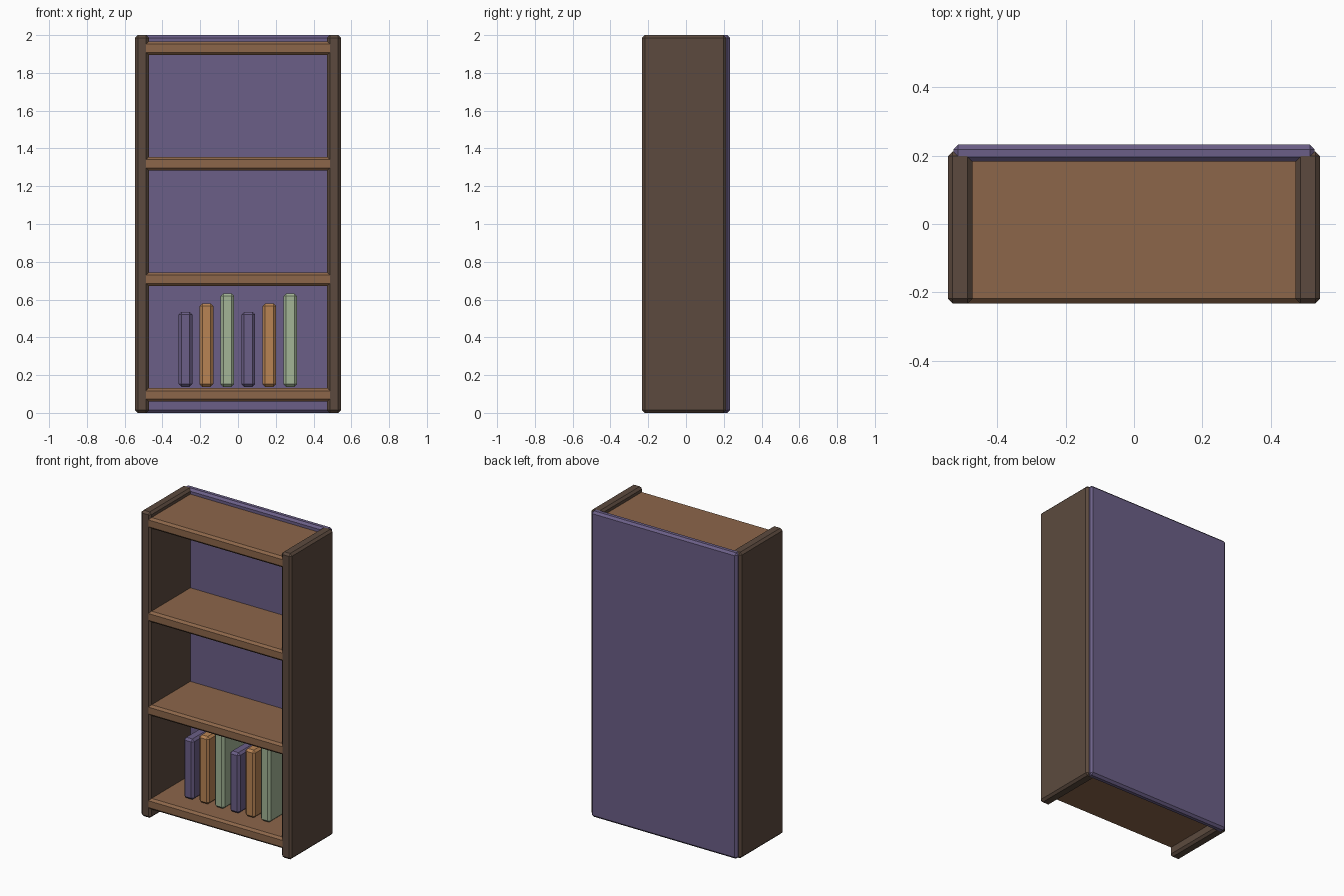
import bpy

cube = bpy.data.objects.get("Cube")
if cube:
    bpy.data.objects.remove(cube, do_unlink=True)


def material(name, rgb):
    """Flat colour given as 0-255 display values, stored as linear."""
    linear = [(c / 255 / 12.92) if c < 11 else ((c / 255 + 0.055) / 1.055) ** 2.4 for c in rgb]
    mat = bpy.data.materials.new(name)
    mat.use_nodes = True
    mat.diffuse_color = (*linear, 1)
    mat.node_tree.nodes["Principled BSDF"].inputs["Base Color"].default_value = (*linear, 1)
    return mat


dark_wood = material("dark wood", (92, 74, 62))
warm_wood = material("warm wood", (140, 102, 74))
purple = material("dusty purple", (107, 95, 135))
orange = material("soft orange", (184, 132, 84))
green = material("sage green", (163, 181, 150))

BEVEL = 0.014


def block(name, x, y, z, mat):
    """Chamfered box from (low, high) ranges on each axis."""
    ranges = (x, y, z)
    bpy.ops.mesh.primitive_cube_add(size=1, location=[(a + b) / 2 for a, b in ranges])
    ob = bpy.context.object
    ob.name = name
    ob.scale = [b - a for a, b in ranges]
    bpy.ops.object.transform_apply(location=False, rotation=False, scale=True)
    bevel = ob.modifiers.new("chamfer", 'BEVEL')
    bevel.width = BEVEL
    bevel.segments = 1
    ob.data.materials.append(mat)
    return ob


FRONT = -0.232

# Side panels
block("left_side", (0.472, 0.544), (FRONT, 0.212), (0, 2), dark_wood)
block("right_side", (-0.544, -0.472), (FRONT, 0.212), (0, 2), dark_wood)

# Back panel
block("back_panel", (-0.528, 0.528), (0.182, 0.232), (0, 2), purple)

# Shelves
for i in range(4):
    z = 0.095 + 0.612 * i
    block(f"shelf_{i + 1}", (-0.5, 0.5), (FRONT, 0.2), (z - 0.036, z + 0.036), warm_wood)

# Books, three heights repeated twice
kinds = [(0.534, purple), (0.58, orange), (0.632, green)]
for i in range(6):
    top, mat = kinds[i % 3]
    x = -0.278 + 0.111 * i
    block(f"book_{i + 1}", (x - 0.036, x + 0.036), (-0.12, 0.13), (0.138, top), mat)
